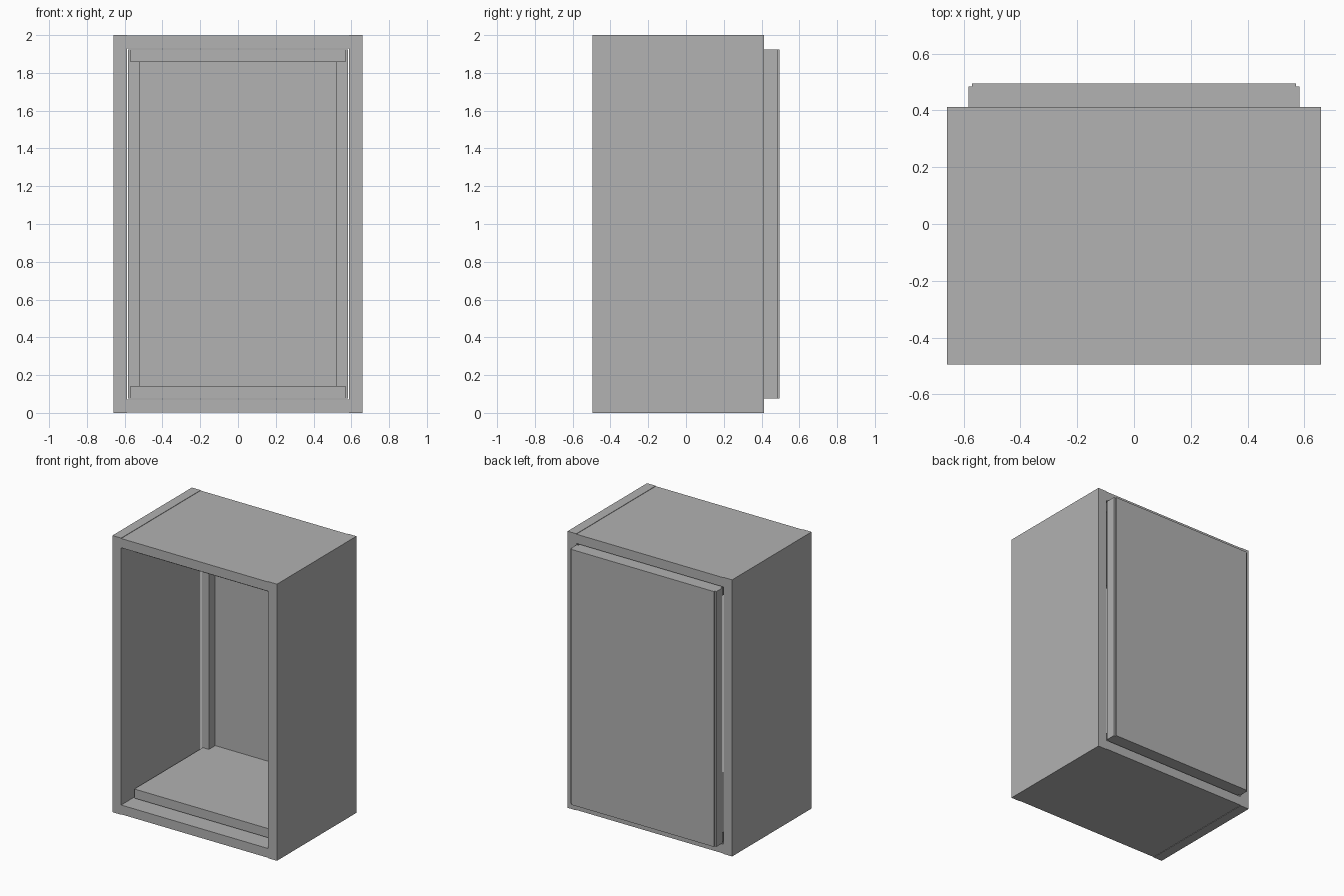
import bpy
import bmesh
from mathutils import Vector

if "Cube" in bpy.data.objects:
    bpy.data.objects.remove(bpy.data.objects["Cube"])

grey = bpy.data.materials.new("plain_grey")
grey.diffuse_color = (0.445, 0.445, 0.445, 1.0)
grey.use_nodes = True
grey.node_tree.nodes["Principled BSDF"].inputs["Base Color"].default_value = grey.diffuse_color


def box(name, x, y, z):
    """Box between the given (min, max) pairs."""
    lo, hi = Vector((x[0], y[0], z[0])), Vector((x[1], y[1], z[1]))
    bm = bmesh.new()
    bmesh.ops.create_cube(bm, size=1)
    for v in bm.verts:
        v.co = Vector([c * s + m for c, s, m in zip(v.co, hi - lo, (lo + hi) / 2)])
    mesh = bpy.data.meshes.new(name)
    bm.to_mesh(mesh)
    bm.free()
    mesh.materials.append(grey)
    obj = bpy.data.objects.new(name, mesh)
    bpy.context.collection.objects.link(obj)
    return obj


W, FRONT, REAR = 0.658, -0.495, 0.413    # casing half width and depth
INNER = 0.588                            # half width of the opening
BACK = 0.495                             # rear face of the back panel

# Casing sides and the frame posts behind them
for side, s in (("left", -1), ("right", 1)):
    box(side + "_side", sorted((s * INNER, s * W)), (FRONT, REAR), (0, 2))
    box(side + "_post", sorted((s * 0.522, s * 0.583)), (REAR, BACK - 0.01), (0.077, 1.923))

# Casing floor and roof, a hair shy of the side panels
box("floor", (-INNER, INNER), (FRONT, REAR), (0.003, 0.07))
box("roof", (-INNER, INNER), (FRONT, REAR), (1.93, 1.997))

# Inner shelves, set back from the front
box("lower_shelf", (-0.57, 0.57), (-0.37, BACK - 0.01), (0.077, 0.143))
box("upper_shelf", (-0.57, 0.57), (-0.37, BACK - 0.01), (1.857, 1.923))

# Thin back panel
box("back_panel", (-0.57, 0.57), (BACK - 0.01, BACK), (0.077, 1.923))
